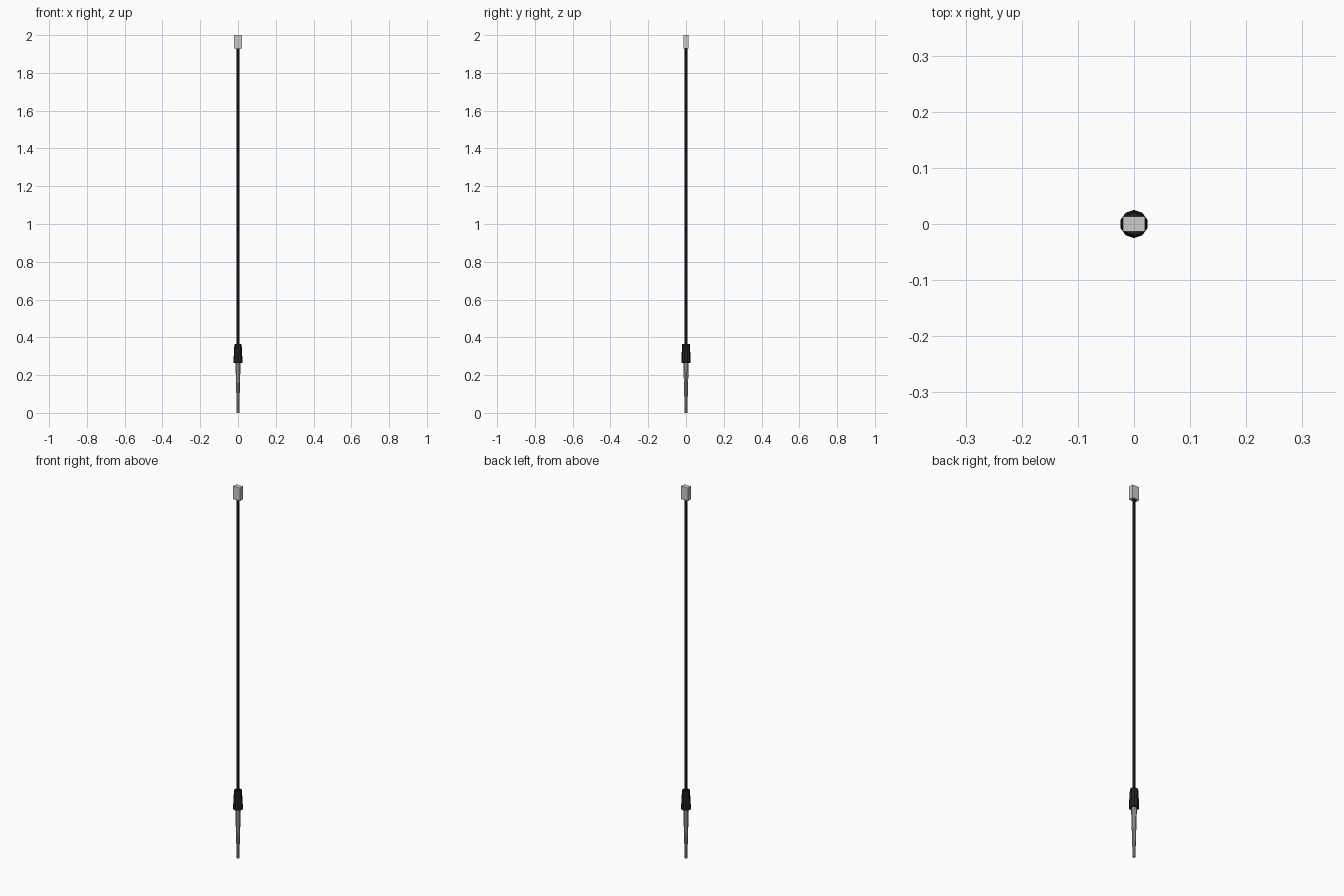
import bpy, bmesh
from math import sin, cos, tau

if "Cube" in bpy.data.objects:
    bpy.data.objects.remove(bpy.data.objects["Cube"])

def material(name, rgb):
    m = bpy.data.materials.new(name)
    m.diffuse_color = (*rgb, 1)
    m.use_nodes = True
    m.node_tree.nodes["Principled BSDF"].inputs["Base Color"].default_value = m.diffuse_color
    return m

black = material("black_rubber", (0.015, 0.015, 0.018))
steel = material("steel", (0.42, 0.44, 0.47))
light = material("light_plastic", (0.62, 0.62, 0.64))

def lathe(name, profile, sides, mat):
    """Closed faceted solid from (radius, z) pairs, first vertex on +y."""
    bm = bmesh.new()
    rings = [[bm.verts.new((r * sin(tau * i / sides), r * cos(tau * i / sides), z))
              for i in range(sides)] for r, z in profile]
    for a, b in zip(rings, rings[1:]):
        for i in range(sides):
            j = (i + 1) % sides
            bm.faces.new((a[i], a[j], b[j], b[i]))
    bm.faces.new(rings[0])
    bm.faces.new(rings[-1])
    bmesh.ops.recalc_face_normals(bm, faces=bm.faces)
    me = bpy.data.meshes.new(name)
    bm.to_mesh(me)
    bm.free()
    ob = bpy.data.objects.new(name, me)
    bpy.context.collection.objects.link(ob)
    me.materials.append(mat)
    return ob

# Tapered metal probe
lathe("probe_tip", [(0.007, 0), (0.0085, 0.06), (0.0135, 0.24), (0.0135, 0.27)], 10, steel)

# Flared grip where the cable enters
lathe("grip", [(0.025, 0.265), (0.0245, 0.285), (0.021, 0.35), (0.020, 0.365)], 10, black)

# Long straight cable
lathe("cable", [(0.008, 0.36), (0.008, 1.935)], 8, black)

# Rectangular plug
bpy.ops.mesh.primitive_cube_add(size=1, location=(0, 0, 1.965))
plug = bpy.context.object
plug.name = "plug"
plug.scale = (0.04, 0.026, 0.07)
plug.data.materials.append(light)
